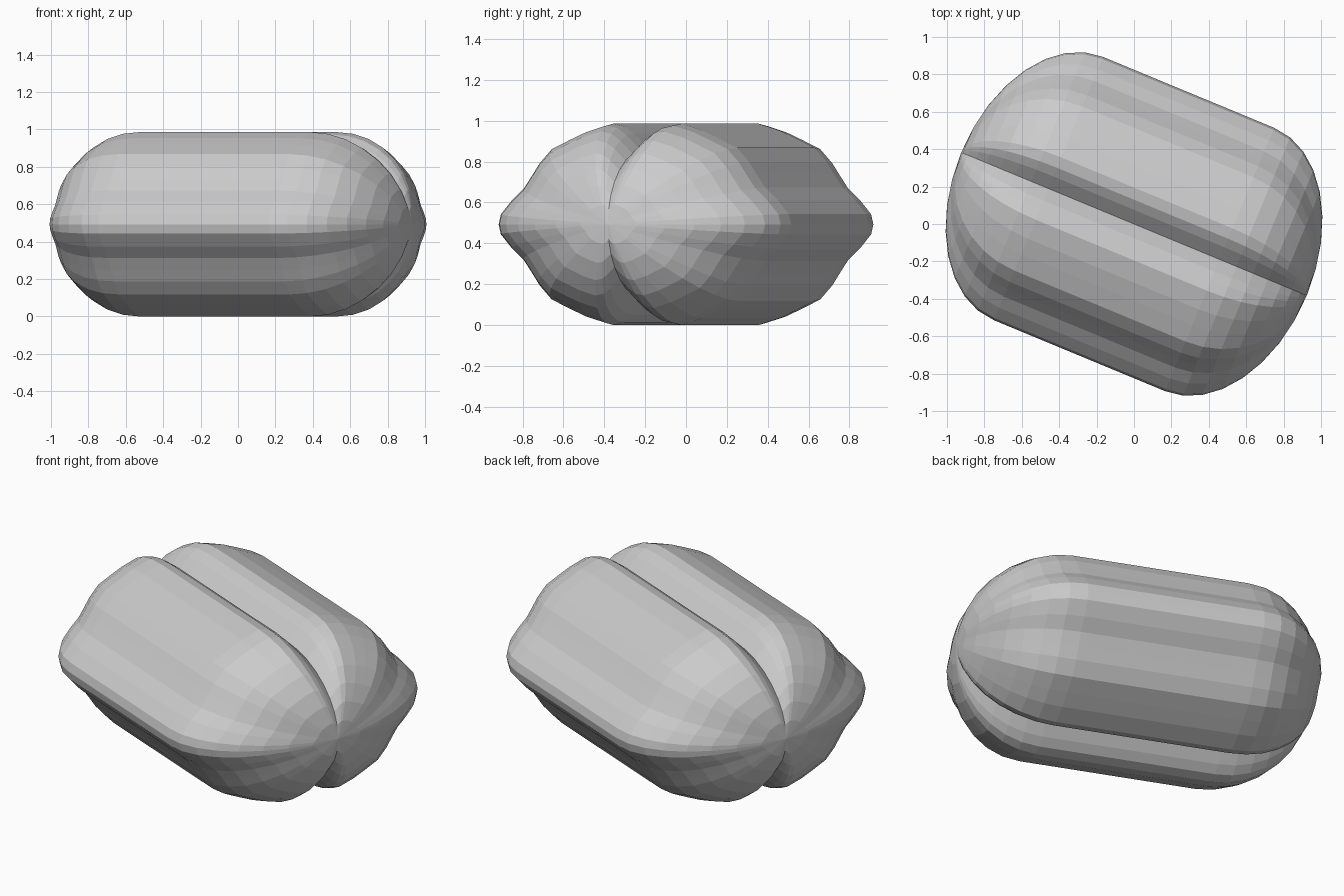
import bpy, bmesh, math

if "Cube" in bpy.data.objects:
    bpy.data.objects.remove(bpy.data.objects["Cube"])

# Quarter of the lobed cross-section: (sideways, up), from side ridge to top groove
quarter = [(0.762, 0.0), (0.75, 0.05), (0.69, 0.12), (0.625, 0.18), (0.58, 0.245),
           (0.54, 0.305), (0.475, 0.375), (0.38, 0.42), (0.29, 0.46), (0.18, 0.493),
           (0.12, 0.48), (0.07, 0.445), (0.03, 0.405), (0.0, 0.375)]
half = quarter + [(-w, z) for w, z in quarter[-2::-1]]
section = half + [(w, -z) for w, z in half[-2:0:-1]]

HALF_STRAIGHT, CAP, STEPS = 0.495, 0.505, 8
TURN = math.radians(-22.5)

# Stations along the body: straight middle, rounded ends
end = [(HALF_STRAIGHT + CAP * math.sin(t), math.cos(t))
       for t in (math.pi / 2 * i / STEPS for i in range(STEPS))]
stations = [(-u, s) for u, s in reversed(end)] + end

bm = bmesh.new()
rings = [[bm.verts.new((u, w * s, z * s)) for w, z in section] for u, s in stations]
n = len(section)
for a, b in zip(rings, rings[1:]):
    for i in range(n):
        j = (i + 1) % n
        bm.faces.new((a[i], a[j], b[j], b[i]))

# Close each end at its pole
for ring, x in ((rings[0], -1), (rings[-1], 1)):
    pole = bm.verts.new((x * (HALF_STRAIGHT + CAP), 0, 0))
    for i in range(n):
        bm.faces.new((ring[i], ring[(i + 1) % n], pole))
bmesh.ops.recalc_face_normals(bm, faces=bm.faces)

# Turn about the vertical and rest on the ground
c, s = math.cos(TURN), math.sin(TURN)
for v in bm.verts:
    x, y, z = v.co
    v.co = (x * c - y * s, x * s + y * c, z + 0.493)

mesh = bpy.data.meshes.new("lobed_body")
bm.to_mesh(mesh)
bm.free()
body = bpy.data.objects.new("lobed_body", mesh)
bpy.context.collection.objects.link(body)
